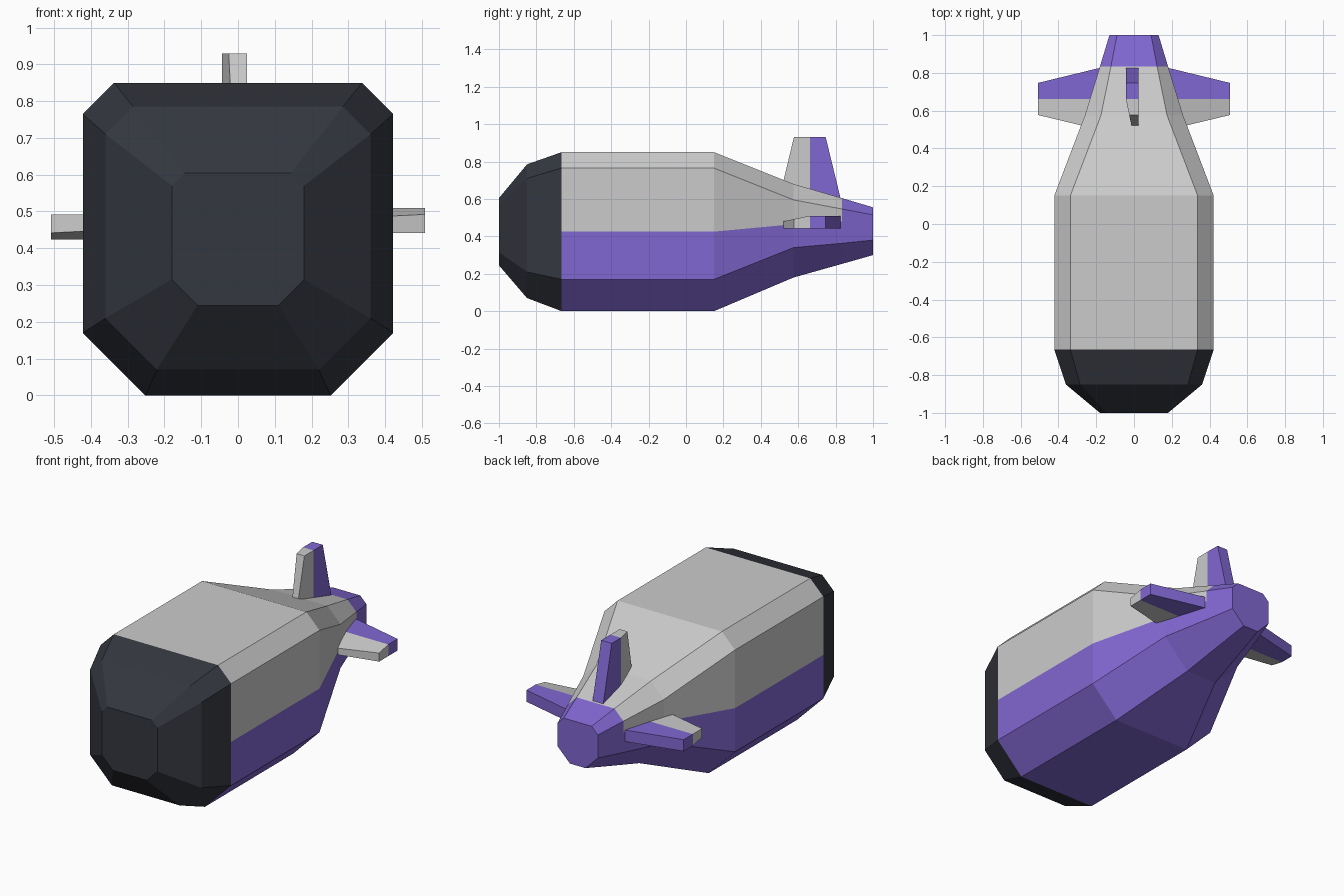
import bpy, bmesh
from math import pi

if "Cube" in bpy.data.objects:
    bpy.data.objects.remove(bpy.data.objects["Cube"])


def material(name, rgb):
    m = bpy.data.materials.new(name)
    m.diffuse_color = (*rgb, 1)
    m.use_nodes = True
    m.node_tree.nodes["Principled BSDF"].inputs["Base Color"].default_value = m.diffuse_color
    return m


WHITE = material("white", (0.8, 0.8, 0.8))
PURPLE = material("purple", (0.22, 0.137, 0.645))
BLACK = material("black", (0.034, 0.038, 0.05))


def loft(name, rings, mats, slots, caps=()):
    """Skin equal-length rings; slots gives the material index of each side strip.
    caps: (ring index, point indices, material index)."""
    bm = bmesh.new()
    vs = [[bm.verts.new(p) for p in ring] for ring in rings]
    n = len(rings[0])
    for a, b in zip(vs, vs[1:]):
        for i in range(n):
            j = (i + 1) % n
            bm.faces.new((a[i], b[i], b[j], a[j])).material_index = slots[i]
    for ring, ids, slot in caps:
        bm.faces.new([vs[ring][i] for i in ids]).material_index = slot
    me = bpy.data.meshes.new(name)
    bm.to_mesh(me)
    bm.free()
    for m in mats:
        me.materials.append(m)
    ob = bpy.data.objects.new(name, me)
    bpy.context.collection.objects.link(ob)
    return ob


def section(y, w, z0, z1, top_cut, low_cut, split):
    """Box section with 45 degree corners and a colour line on each side."""
    half = [(w - low_cut, z0), (w, z0 + low_cut), (w, split),
            (w, z1 - top_cut), (w - top_cut, z1)]
    return ([(x, y, z) for x, z in half] +
            [(-x, y, z) for x, z in reversed(half)])


# Body sections from front to back
nose_tip = section(-1.00, 0.18, 0.245, 0.605, 0.035, 0.07, 0.425)
nose_mid = section(-0.85, 0.36, 0.07, 0.785, 0.075, 0.14, 0.425)
front = section(-0.665, 0.422, 0.0, 0.85, 0.085, 0.17, 0.425)
back = section(0.15, 0.422, 0.0, 0.85, 0.085, 0.17, 0.425)
waist = section(0.575, 0.26, 0.18, 0.68, 0.085, 0.16, 0.465)
seam = section(0.835, 0.18, 0.253, 0.604, 0.058, 0.11, 0.48)
tail_end = section(1.00, 0.13, 0.30, 0.555, 0.04, 0.08, 0.47)

loft("nose", [nose_tip, nose_mid, front], [BLACK], [0] * 10,
     [(0, range(10), 0)])
loft("hull", [front, back, waist, seam], [WHITE, PURPLE],
     [1, 1, 0, 0, 0, 0, 0, 1, 1, 1])
loft("tail_cone", [seam, tail_end], [PURPLE], [0] * 10,
     [(1, range(9, -1, -1), 0)])


# Fins: one tapered blade, turned around the tail three times
def fin_ring(x, lead, trail, mid=0.662, low=-0.025, high=0.043):
    lead_high = high - 0.21 * (mid - lead)
    return [(x, lead, low), (x, mid, low), (x, trail, low),
            (x, trail, high), (x, mid, high), (x, lead, lead_high)]


for k, (name, z) in enumerate([("right_fin", 0.467), ("top_fin", 0.422),
                               ("left_fin", 0.467)]):
    # Rings run tip to root so that the sides face outward
    fin = loft(name, [fin_ring(0.508, 0.577, 0.747), fin_ring(0.15, 0.491, 0.834)],
               [WHITE, PURPLE], [0, 1, 1, 1, 0, 0],
               [(0, (0, 1, 4, 5), 0), (0, (1, 2, 3, 4), 1),
                (1, (5, 4, 1, 0), 0), (1, (4, 3, 2, 1), 1)])
    fin.location.z = z
    fin.rotation_euler.y = -k * pi / 2
